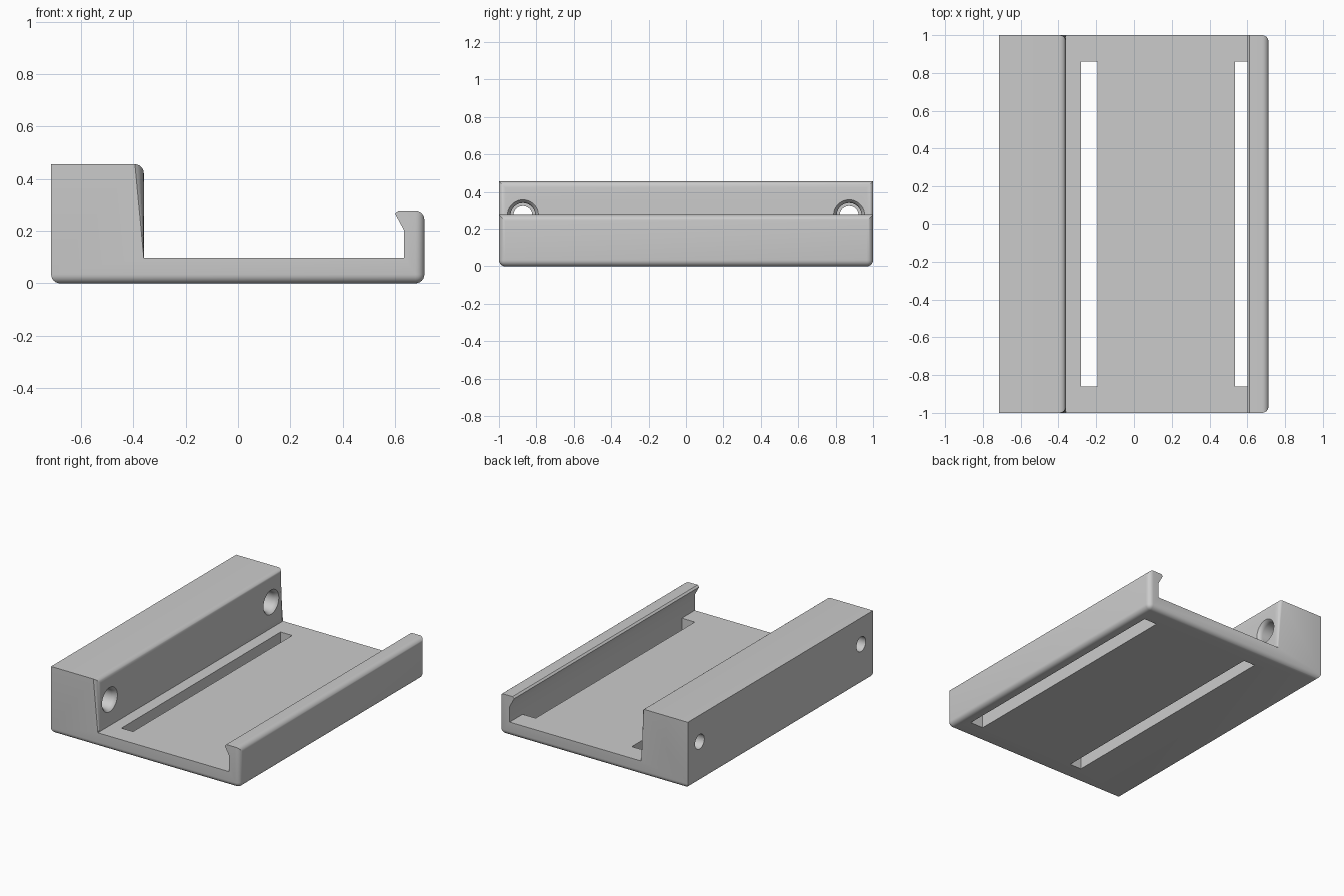
import bpy, bmesh, math
from mathutils import Matrix

if "Cube" in bpy.data.objects:
    bpy.data.objects.remove(bpy.data.objects["Cube"])

R = 0.034  # edge rounding


def link(name, bm):
    bmesh.ops.recalc_face_normals(bm, faces=bm.faces)
    me = bpy.data.meshes.new(name)
    bm.to_mesh(me)
    bm.free()
    ob = bpy.data.objects.new(name, me)
    bpy.context.collection.objects.link(ob)
    return ob


def near(a, b):
    return abs(a - b) < 1e-4


# Bracket body: side profile extruded along y
profile = [(-0.714, 0), (0.712, 0), (0.712, 0.277), (0.612, 0.277), (0.6, 0.266),
           (0.634, 0.203), (0.634, 0.097), (-0.36, 0.097), (-0.36, 0.456), (-0.714, 0.456)]
bm = bmesh.new()
face = bm.faces.new([bm.verts.new((x, -1, z)) for x, z in profile])
ext = bmesh.ops.extrude_face_region(bm, geom=[face])
bmesh.ops.translate(bm, vec=(0, 2, 0), verts=[v for v in ext["geom"] if isinstance(v, bmesh.types.BMVert)])
bmesh.ops.recalc_face_normals(bm, faces=bm.faces)

# Round the underside, the outer lip wall and the inner wall of the block
rounded = []
for e in bm.edges:
    a, b = (v.co for v in e.verts)
    bottom = near(a.z, 0) and near(b.z, 0)
    outer = near(a.x, 0.712) and near(b.x, 0.712)
    inner = near(a.x, -0.36) and near(b.x, -0.36)
    if bottom or outer or inner:
        rounded.append(e)
bmesh.ops.bevel(bm, geom=rounded, offset=R, offset_type='OFFSET', segments=6,
                profile=0.5, affect='EDGES', clamp_overlap=True)
body = link("bracket_body", bm)

cutters = []

# Strap slots through the floor
for x0, x1 in [(-0.28, -0.192), (0.535, 0.634)]:
    bm = bmesh.new()
    bmesh.ops.create_cube(bm, size=1, matrix=Matrix.Translation(((x0 + x1) / 2, 0, 0.02))
                          @ Matrix.Diagonal((x1 - x0, 1.72, 0.16, 1)))
    cutters.append(link("slot_cutter", bm))

# Stepped screw holes through the block: (x, radius) revolved around the x axis
steps = [(-0.8, 0.05), (-0.56, 0.05), (-0.56, 0.066), (-0.39, 0.066), (-0.381, 0.068),
         (-0.37, 0.073), (-0.36, 0.083), (-0.3, 0.083)]
N = 40
for y in (-0.872, 0.872):
    bm = bmesh.new()
    rings = [[bm.verts.new((x, y + r * math.cos(2 * math.pi * i / N), 0.275 + r * math.sin(2 * math.pi * i / N)))
              for i in range(N)] for x, r in steps]
    for p, q in zip(rings, rings[1:]):
        for i in range(N):
            j = (i + 1) % N
            bm.faces.new((p[i], p[j], q[j], q[i]))
    bm.faces.new(rings[0])
    bm.faces.new(rings[-1])
    cutters.append(link("screw_hole_cutter", bm))

# Cut, then discard the cutters
bpy.context.view_layer.objects.active = body
body.select_set(True)
for c in cutters:
    c.hide_render = True
    mod = body.modifiers.new("cut", 'BOOLEAN')
    mod.operation = 'DIFFERENCE'
    mod.solver = 'EXACT'
    mod.object = c
    bpy.ops.object.modifier_apply(modifier=mod.name)
    bpy.data.objects.remove(c)

bpy.ops.object.shade_smooth_by_angle(angle=math.radians(30))

grey = bpy.data.materials.new("light_grey")
grey.diffuse_color = (0.6, 0.6, 0.6, 1)
grey.use_nodes = True
grey.node_tree.nodes["Principled BSDF"].inputs["Base Color"].default_value = grey.diffuse_color
body.data.materials.clear()
body.data.materials.append(grey)
